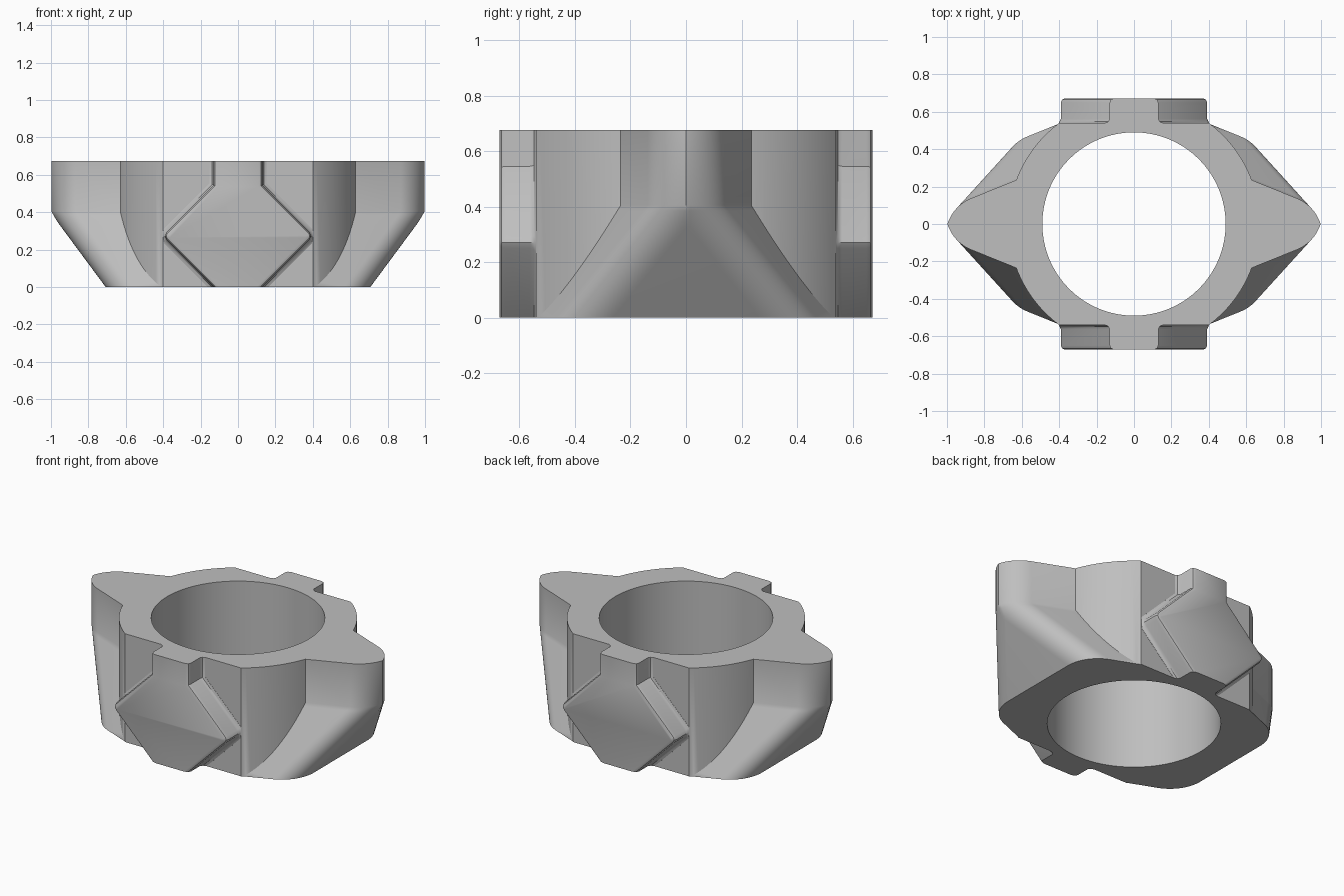
import bpy, bmesh, math

cube = bpy.data.objects.get("Cube")
if cube:
    bpy.data.objects.remove(cube, do_unlink=True)

H = 0.675      # overall height
R = 0.672      # outer radius of the collar
FLAT = 0.54    # half depth between the flats
KNEE = 0.405   # height where the wings start to taper

grey = bpy.data.materials.new("plain_grey")
grey.use_nodes = True
colour = (0.52, 0.52, 0.52, 1)
grey.diffuse_color = colour
grey.node_tree.nodes["Principled BSDF"].inputs["Base Color"].default_value = colour


def loft(name, rings):
    """Solid skinned through rings of equal point count, capped at both ends."""
    bm = bmesh.new()
    loops = [[bm.verts.new(p) for p in ring] for ring in rings]
    n = len(loops[0])
    for a, b in zip(loops, loops[1:]):
        for i in range(n):
            j = (i + 1) % n
            bm.faces.new((a[i], a[j], b[j], b[i]))
    bm.faces.new(loops[0])
    bm.faces.new(loops[-1])
    bmesh.ops.remove_doubles(bm, verts=bm.verts, dist=1e-5)
    bmesh.ops.recalc_face_normals(bm, faces=bm.faces)
    mesh = bpy.data.meshes.new(name)
    bm.to_mesh(mesh)
    bm.free()
    mesh.materials.append(grey)
    obj = bpy.data.objects.new(name, mesh)
    bpy.context.collection.objects.link(obj)
    return obj


def prism(name, outline, z0, z1):
    return loft(name, [[(x, y, z) for x, y in outline] for z in (z0, z1)])


def combine(target, tool, operation):
    tool.hide_render = True
    mod = target.modifiers.new(operation.lower(), 'BOOLEAN')
    mod.operation = operation
    mod.solver = 'EXACT'
    mod.object = tool
    bpy.context.view_layer.objects.active = target
    bpy.ops.object.modifier_apply(modifier=mod.name)
    bpy.data.objects.remove(tool, do_unlink=True)


# Collar: round sides with flats at front and back
half = math.asin(FLAT / R)
arc = [half * (i / 24 - 1) for i in range(49)]
side = [(R * math.cos(a), R * math.sin(a)) for a in arc]
body = prism("collar", side + [(-x, -y) for x, y in side], 0, H)


# Wings: rounded prow on top, swept inward and apart below the knee
def wing_ring(sign, z, t):
    r, cx, cy = 0.22, 0.7875 - 0.30 * t, -0.066 + 0.33 * t
    start = math.radians(68)
    end = math.asin(max(0.0, -cy / r))
    pts = []
    for i in range(17):
        a = start + (end - start) * i / 16
        pts.append((cx + r * math.cos(a), max(0.0, cy + r * math.sin(a))))
    root_x = 0.62 - 0.22 * t
    root_y = pts[0][1] + (pts[0][0] - root_x) / math.tan(start)
    pts.insert(0, (root_x, root_y))
    pts += [(x, -y) for x, y in reversed(pts)]
    return [(sign * x, y, z) for x, y in pts]


for sign, name in ((1, "left_wing"), (-1, "right_wing")):
    rings = [wing_ring(sign, H, 0)]
    rings += [wing_ring(sign, KNEE * (1 - t), t) for t in (0, 0.05, 0.1, 0.15, 0.2, 1)]
    combine(body, loft(name, rings), 'UNION')


# Pads: clipped diamond with a stem, filleted at the base and rounded at the face
def pad_ring(sign, y, d):
    k = d * math.sqrt(0.5)
    right = [(0.13 + 2 * k, 0), (0.379 + k, 0.249 - k), (0.391 + d, 0.27),
             (0.384 + k, 0.291 + k), (0.13 + d, 0.545 + 0.414 * d), (0.13 + d, H)]
    right = [(min(x, 0.4), z) for x, z in right]
    outline = right + [(-x, z) for x, z in reversed(right)]
    return [(x, sign * y, z) for x, z in outline]


section = [(0.52, 0.022), (0.541, 0.022), (0.547, 0.008), (0.562, 0),
           (0.65, 0), (0.665, -0.007), (R, -0.022)]
for sign, name in ((1, "back_pad"), (-1, "front_pad")):
    combine(body, loft(name, [pad_ring(sign, y, d) for y, d in section]), 'UNION')

# Bore through the middle
turn = [2 * math.pi * i / 128 for i in range(128)]
circle = [(0.49 * math.cos(a), 0.49 * math.sin(a)) for a in turn]
combine(body, prism("bore_cutter", circle, -0.1, H + 0.1), 'DIFFERENCE')

# Smooth curves, sharp corners
bpy.ops.object.select_all(action='DESELECT')
body.select_set(True)
bpy.context.view_layer.objects.active = body
bpy.ops.object.shade_smooth_by_angle(angle=math.radians(30))
body.name = "winged_collar"
